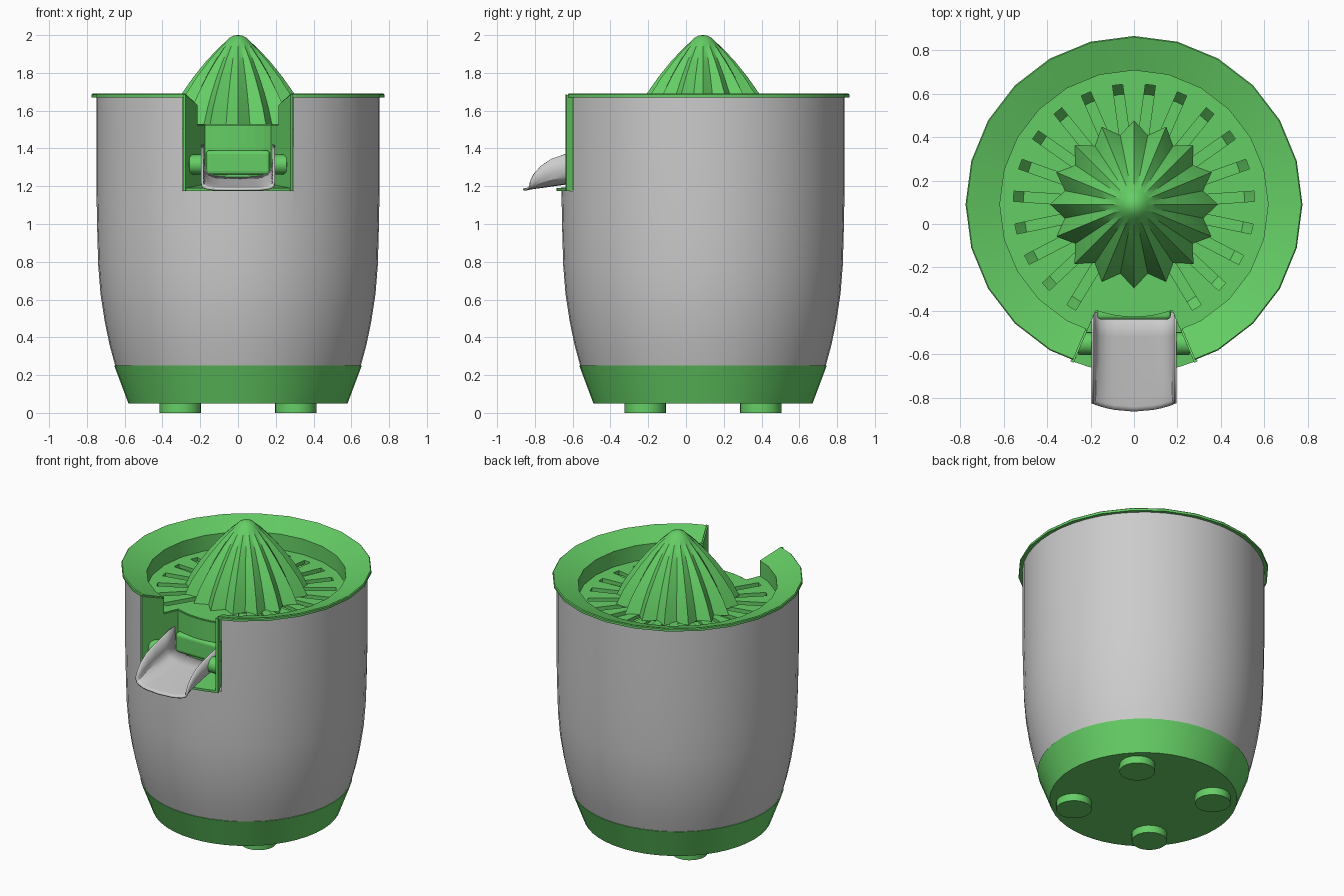
import bpy, bmesh, math
from mathutils import Matrix, Vector

if "Cube" in bpy.data.objects:
    bpy.data.objects.remove(bpy.data.objects["Cube"])

CY = 0.09  # y of the machine's vertical axis
green = bpy.data.materials.new("green_plastic")
green.diffuse_color = (0.13, 0.62, 0.13, 1)
green.use_nodes = True
green.node_tree.nodes["Principled BSDF"].inputs["Base Color"].default_value = green.diffuse_color


def add(name, bm, mat=None, smooth=True, recalc=True):
    if recalc:
        bmesh.ops.recalc_face_normals(bm, faces=bm.faces)
    me = bpy.data.meshes.new(name)
    bm.to_mesh(me)
    bm.free()
    ob = bpy.data.objects.new(name, me)
    bpy.context.collection.objects.link(ob)
    if mat:
        me.materials.append(mat)
    if smooth:
        select(ob)
        bpy.ops.object.shade_smooth_by_angle(angle=math.radians(30))
    return ob


def select(ob):
    bpy.ops.object.select_all(action='DESELECT')
    ob.select_set(True)
    bpy.context.view_layer.objects.active = ob


def lathe(name, prof, segs, mat=None, closed=False):
    bm = bmesh.new()
    vs = [bm.verts.new((r, 0, z)) for r, z in prof]
    pairs = list(zip(vs, vs[1:])) + ([(vs[-1], vs[0])] if closed else [])
    es = [bm.edges.new(p) for p in pairs]
    bmesh.ops.spin(bm, geom=vs + es, cent=(0, 0, 0), axis=(0, 0, 1),
                   angle=2 * math.pi, steps=segs)
    bmesh.ops.remove_doubles(bm, verts=bm.verts, dist=1e-4)
    bmesh.ops.translate(bm, verts=bm.verts, vec=(0, CY, 0))
    return add(name, bm, mat)


def box(bm, size, mat):
    bmesh.ops.create_cube(bm, size=1, matrix=mat @ Matrix.Diagonal((*size, 1)))


def prism(bm, pts, z0, z1):
    lo = [bm.verts.new((x, y, z0)) for x, y in pts]
    hi = [bm.verts.new((x, y, z1)) for x, y in pts]
    bm.faces.new(lo)
    bm.faces.new(hi)
    n = len(pts)
    for i in range(n):
        j = (i + 1) % n
        bm.faces.new((lo[i], lo[j], hi[j], hi[i]))


def cut(ob, cutter):
    m = ob.modifiers.new("cut", 'BOOLEAN')
    m.operation, m.solver, m.object = 'DIFFERENCE', 'EXACT', cutter
    select(ob)
    bpy.ops.object.modifier_apply(modifier=m.name)


def arc(r, x, n=8):
    a = math.asin(x / r)
    return [(r * math.sin(a * (2 * i / n - 1)), CY - r * math.cos(a * (2 * i / n - 1)))
            for i in range(n + 1)]


# Base and feet
lathe("base", [(0, .05), (.58, .05), (.655, .25), (.60, .25), (0, .25)], 48, green)
for i, (sx, sy) in enumerate([(1, 1), (-1, 1), (-1, -1), (1, -1)]):
    bm = bmesh.new()
    bmesh.ops.create_cone(bm, cap_ends=True, segments=24, radius1=.11, radius2=.11, depth=.06,
                          matrix=Matrix.Translation((.305 * sx, CY + .305 * sy, .03)))
    add(f"foot_{i + 1}", bm, green)

# Metal body shell
outer = [(.65, .25), (.68, .36), (.705, .48), (.728, .63), (.74, .78), (.745, .95), (.75, 1.2), (.75, 1.675)]
body = lathe("body", outer + [(r - .015, z) for r, z in reversed(outer)], 48, closed=True)

# Strainer with sloped rim, and the juice bowl below it
strainer = lathe("strainer", [(0, 1.53), (.617, 1.53), (.617, 1.635), (.77, 1.69), (.775, 1.685),
                              (.775, 1.67), (.735, 1.67), (.735, 1.505), (0, 1.505)], 24, green)
bowl = lathe("juice_bowl", [(0, 1.44), (.51, 1.44), (.565, 1.51), (.565, 1.41), (0, 1.41)], 48, green)

# Cutters: body window, wedge notch, strainer slots
bm = bmesh.new()
box(bm, (.59, .7, .8), Matrix.Translation((0, -.65, 1.575)))
window = add("window_cutter", bm, smooth=False)
A, M, B = (.285, -.635), (.222, -.486), (.18, -.387)
bm = bmesh.new()
prism(bm, arc(.51, .18) + [(.391, -.883), (-.391, -.883)], 1.1, 1.9)
wedge = add("notch_cutter", bm, smooth=False)
bm = bmesh.new()
for k in range(23):
    if k in (10, 11, 12):
        continue
    a = math.radians(90) - (k + .5) * 2 * math.pi / 23
    box(bm, (.255, .047, .1), Matrix.Translation((0, CY, 1.52)) @ Matrix.Rotation(a, 4, 'Z')
        @ Matrix.Translation((.4275, 0, 0)))
slots = add("slot_cutter", bm, smooth=False)
cut(body, window)
cut(strainer, wedge)
cut(strainer, slots)
cut(bowl, wedge)
for c in (window, wedge, slots):
    bpy.data.objects.remove(c)

# Spout housing: side walls, curved back and sloped floor
bm = bmesh.new()
for s in (-1, 1):
    side = [(A, 1.175), (B, 1.2), (B, 1.525), (M, 1.525), (M, 1.63), (A, 1.685)]
    bm.faces.new([bm.verts.new((s * p[0], p[1], z)) for p, z in side][::s])
back = arc(.51, .18)
lip = arc(.775, .285)
rows = [[bm.verts.new((x, y, z)) for x, y in pts]
        for pts, z in ((back, 1.525), (back, 1.205), (lip, 1.182))]
for r0, r1 in zip(rows, rows[1:]):
    for i in range(8):
        bm.faces.new((r0[i], r1[i], r1[i + 1], r0[i + 1]))
bmesh.ops.remove_doubles(bm, verts=bm.verts, dist=1e-4)
housing = add("spout_housing", bm, green, smooth=False)
m = housing.modifiers.new("thickness", 'SOLIDIFY')
m.thickness, m.offset = .016, 0

# Juice outlet behind the spout
bm = bmesh.new()
box(bm, (.34, .08, .13), Matrix.Translation((0, -.40, 1.325)))
outlet = add("juice_outlet", bm, green, smooth=False)
m = outlet.modifiers.new("round", 'BEVEL')
m.width, m.segments = .02, 3

# Pivot pins
for s, n in ((-1, "left"), (1, "right")):
    bm = bmesh.new()
    bmesh.ops.create_cone(bm, cap_ends=True, segments=24, radius1=.052, radius2=.052, depth=.08,
                          matrix=Matrix.Translation((s * .224, -.55, 1.315)) @ Matrix.Rotation(math.pi / 2, 4, 'Y'))
    bmesh.ops.bevel(bm, geom=[e for e in bm.edges if len({round(v.co.x, 3) for v in e.verts}) == 1],
                    offset=.008, segments=2, affect='EDGES')
    add(f"pivot_pin_{n}", bm, green)

# Tilting metal spout: U section lofted from tip to back (y, floor z, wall height)
half = [(0, 0), (.09, .01), (.125, .03), (.16, .12), (.18, .25), (.188, .45), (.19, 1)]
section = [(-x, h) for x, h in reversed(half[1:])] + half
stations = [(-.862, 1.182, .045), (-.84, 1.186, .08), (-.80, 1.192, .115), (-.74, 1.2, .145),
            (-.65, 1.213, .16), (-.52, 1.23, .17), (-.405, 1.245, .18)]
bm = bmesh.new()
prev = None
for y, z, h in stations:
    f = (y + .405) / -.457
    row = [bm.verts.new((x, y + f * 1.0 * x * x, z + h * t)) for x, t in section]
    if prev:
        for i in range(len(row) - 1):
            bm.faces.new((prev[i], prev[i + 1], row[i + 1], row[i]))
    prev = row
spout = add("spout", bm)
m = spout.modifiers.new("thickness", 'SOLIDIFY')
m.thickness, m.offset = .012, 0

# Ribbed reamer cone: ridge radius, z, valley ratio
rings = [(.387, 1.525, .84), (.345, 1.615, .84), (.298, 1.69, .85), (.235, 1.78, .86), (.17, 1.86, .87),
         (.105, 1.93, .9), (.066, 1.965, .98), (.045, 1.986, 1), (.02, 1.998, 1)]
bm = bmesh.new()
prev = None
for r, z, k in rings:
    ring = []
    for i in range(32):
        a, rr = i * math.pi / 16, r * (k if i % 2 else 1)
        ring.append(bm.verts.new((rr * math.cos(a), CY + rr * math.sin(a), z)))
    if prev:
        for i in range(32):
            j = (i + 1) % 32
            bm.faces.new((prev[i], prev[j], ring[j], ring[i]))
    else:
        bm.faces.new(ring)
    prev = ring
tip = bm.verts.new((0, CY, 2))
for i in range(32):
    bm.faces.new((prev[i], prev[(i + 1) % 32], tip))
add("reamer", bm, green)
